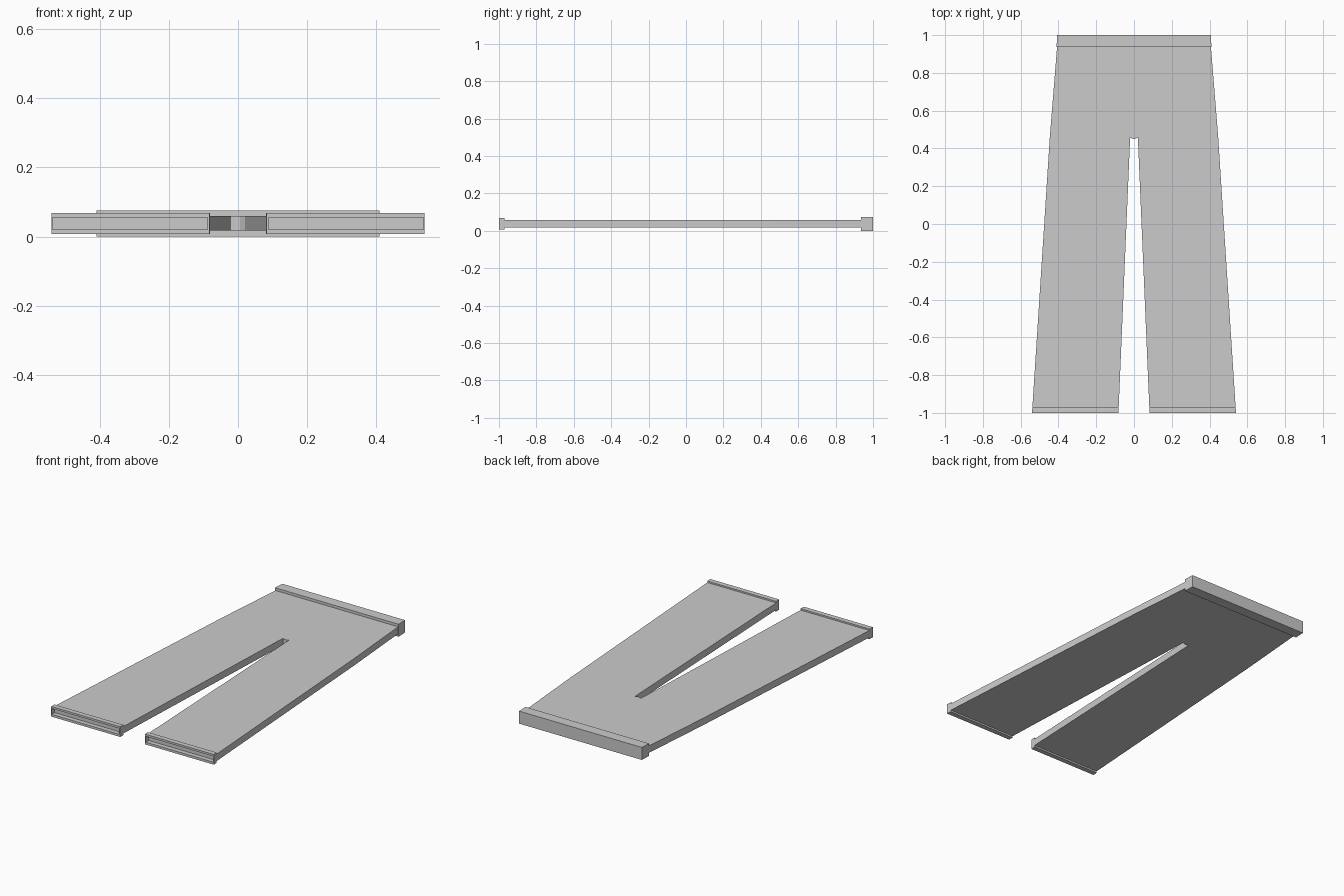
import bpy, bmesh

if "Cube" in bpy.data.objects:
    bpy.data.objects.remove(bpy.data.objects["Cube"])


def finish(name, bm):
    bmesh.ops.recalc_face_normals(bm, faces=bm.faces)
    mesh = bpy.data.meshes.new(name)
    bm.to_mesh(mesh)
    bm.free()
    obj = bpy.data.objects.new(name, mesh)
    bpy.context.collection.objects.link(obj)
    return obj


def slab(name, outline, z0, z1):
    """Flat outline in x, y raised from z0 to z1."""
    bm = bmesh.new()
    face = bm.faces.new([bm.verts.new((x, y, z0)) for x, y in outline])
    up = bmesh.ops.extrude_face_region(bm, geom=[face])
    verts = [v for v in up["geom"] if isinstance(v, bmesh.types.BMVert)]
    bmesh.ops.translate(bm, verts=verts, vec=(0, 0, z1 - z0))
    return finish(name, bm)


def rect_loop(bm, x0, x1, z0, z1, y):
    return [bm.verts.new((x, y, z)) for x, z in ((x0, z0), (x1, z0), (x1, z1), (x0, z1))]


# Trouser body: right half of the outline, mirrored to the left
half = [(0.006, 0.45), (0.02, 0.457), (0.023, 0.40), (0.081, -0.97),
        (0.538, -0.97), (0.445, 0.47), (0.407, 0.94)]
outline = half + [(-x, y) for x, y in reversed(half)]
slab("trouser_body", outline, 0.017, 0.059)

# Waistband
slab("waistband", [(-0.41, 0.936), (0.41, 0.936), (0.407, 1.0), (-0.407, 1.0)], 0.0, 0.075)

# Hollow hem cuffs, open to the front
bm = bmesh.new()
loops = [rect_loop(bm, 0.081, 0.538, 0.007, 0.068, -0.97),
         rect_loop(bm, 0.082, 0.54, 0.007, 0.068, -1.0),
         rect_loop(bm, 0.088, 0.536, 0.021, 0.056, -1.0),
         rect_loop(bm, 0.088, 0.536, 0.021, 0.056, -0.972)]
for a, b in zip(loops, loops[1:]):
    for i in range(4):
        j = (i + 1) % 4
        bm.faces.new((a[i], a[j], b[j], b[i]))
bm.faces.new(loops[0])
bm.faces.new(loops[-1])
cuffs = finish("hem_cuffs", bm)
mirror = cuffs.modifiers.new("Mirror", 'MIRROR')
mirror.use_axis[0] = True
